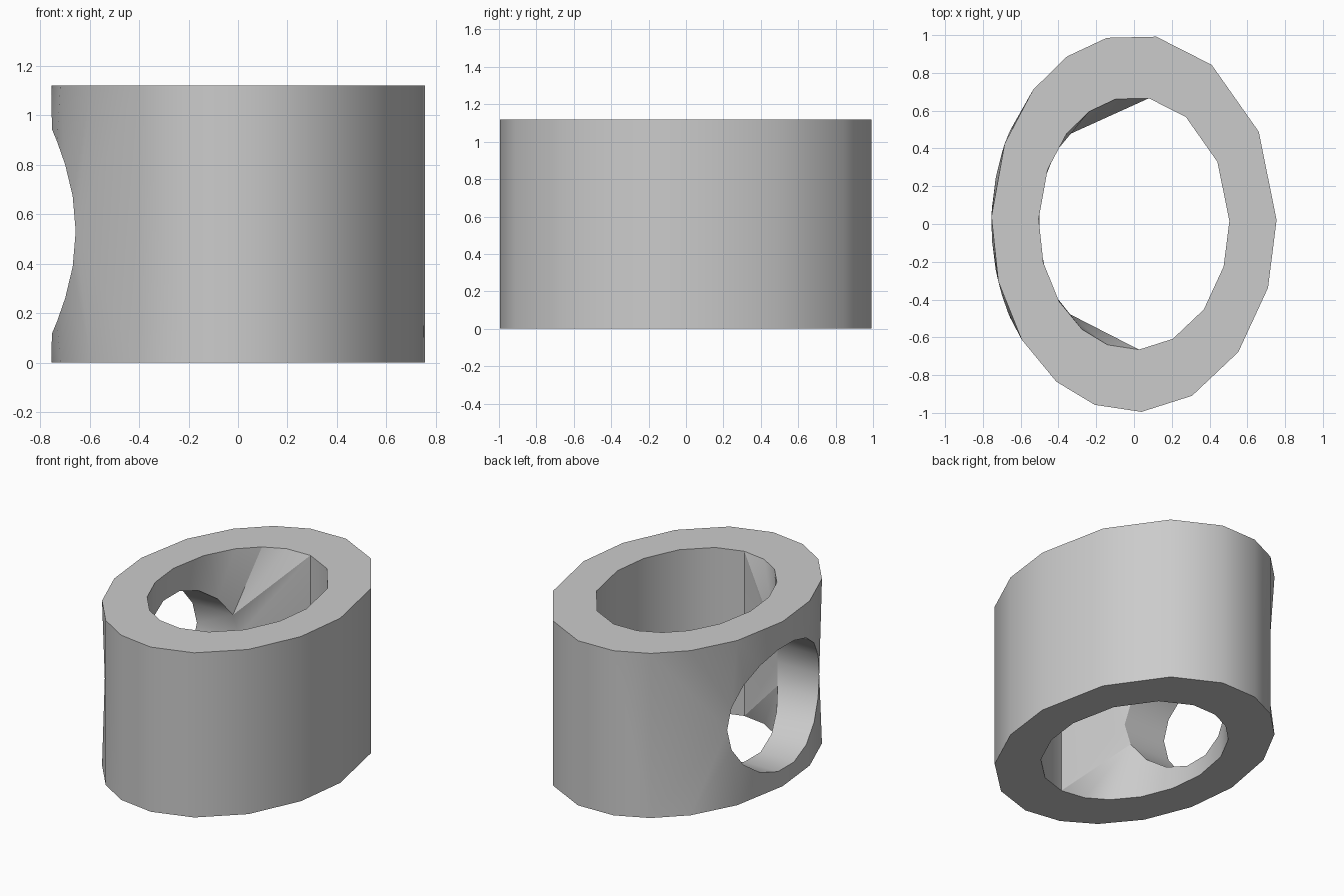
import bpy, bmesh
from math import sin, cos, radians, sqrt

cube = bpy.data.objects.get("Cube")
if cube:
    bpy.data.objects.remove(cube, do_unlink=True)

HEIGHT = 1.12
HOLE_Z, HOLE_Y_RADIUS, HOLE_Z_RADIUS, HOLE_SIDES = 0.53, 0.495, 0.42, 18
# Uneven corner angles shared by both ovals, counter-clockwise from the back
ANGLES = [81, 101, 118, 135, 155, 178, 198, 218, 237,
          254, 273, 294, 317, 340, 361, 389, 417]

bm = bmesh.new()


def oval(a, b, z):
    """Closed oval of corners at height z."""
    return [bm.verts.new((a * cos(radians(t)), b * sin(radians(t)) + 0.004, z))
            for t in ANGLES]


def hole_rim(a, b):
    """Rim of the side hole where it meets the oval wall on -x."""
    rim = []
    for k in range(HOLE_SIDES):
        t = radians(360 * k / HOLE_SIDES)
        y = HOLE_Y_RADIUS * cos(t)
        x = -a * sqrt(1 - (y / b) ** 2)
        rim.append(bm.verts.new((x, y, HOLE_Z + HOLE_Z_RADIUS * sin(t))))
    return rim


def strip(p, q):
    """Triangles between two open chains, taking the shorter diagonal."""
    i = j = 0
    while i < len(p) - 1 or j < len(q) - 1:
        go_p = j == len(q) - 1 or (i < len(p) - 1 and
               (p[i + 1].co - q[j].co).length < (q[j + 1].co - p[i].co).length)
        if go_p:
            bm.faces.new((p[i], q[j], p[i + 1]))
            i += 1
        else:
            bm.faces.new((p[i], q[j], q[j + 1]))
            j += 1


def wall(a, b, first, last):
    """Oval wall, pierced between two corners and plain elsewhere."""
    top, low, rim = oval(a, b, HEIGHT), oval(a, b, 0), hole_rim(a, b)
    half = HOLE_SIDES // 2
    strip(top[first:last + 1], rim[:half + 1])
    strip(low[first:last + 1], [rim[-k] for k in range(half + 1)])
    bm.faces.new((top[first], low[first], rim[0]))
    bm.faces.new((top[last], low[last], rim[half]))
    n = len(ANGLES)
    for k in range(last, n + first):
        i, j = k % n, (k + 1) % n
        bm.faces.new((top[i], top[j], low[j], low[i]))
    return top, low, rim


def loop_edges(loop):
    return [bm.edges.get((v, loop[k - 1])) for k, v in enumerate(loop)]


# Outer and inner walls
outer = wall(0.755, 1.0, 2, 8)
inner = wall(0.505, 0.67, 0, 10)

# Flat ring faces at top and bottom
for o, i in zip(outer[:2], inner[:2]):
    bmesh.ops.triangle_fill(bm, edges=loop_edges(o) + loop_edges(i),
                            use_beauty=True)

# Tunnel through the side
for k in range(HOLE_SIDES):
    bm.faces.new((outer[2][k - 1], outer[2][k], inner[2][k], inner[2][k - 1]))

bmesh.ops.recalc_face_normals(bm, faces=bm.faces[:])
mesh = bpy.data.meshes.new("oval_sleeve")
bm.to_mesh(mesh)
bm.free()
sleeve = bpy.data.objects.new("oval_sleeve", mesh)
bpy.context.collection.objects.link(sleeve)

# Plain grey finish
grey = bpy.data.materials.new("plain_grey")
grey.use_nodes = True
colour = (0.6, 0.6, 0.6, 1)
grey.diffuse_color = colour
grey.node_tree.nodes["Principled BSDF"].inputs["Base Color"].default_value = colour
mesh.materials.append(grey)

bpy.context.view_layer.objects.active = sleeve
sleeve.select_set(True)
bpy.ops.object.shade_smooth_by_angle(angle=radians(30))
